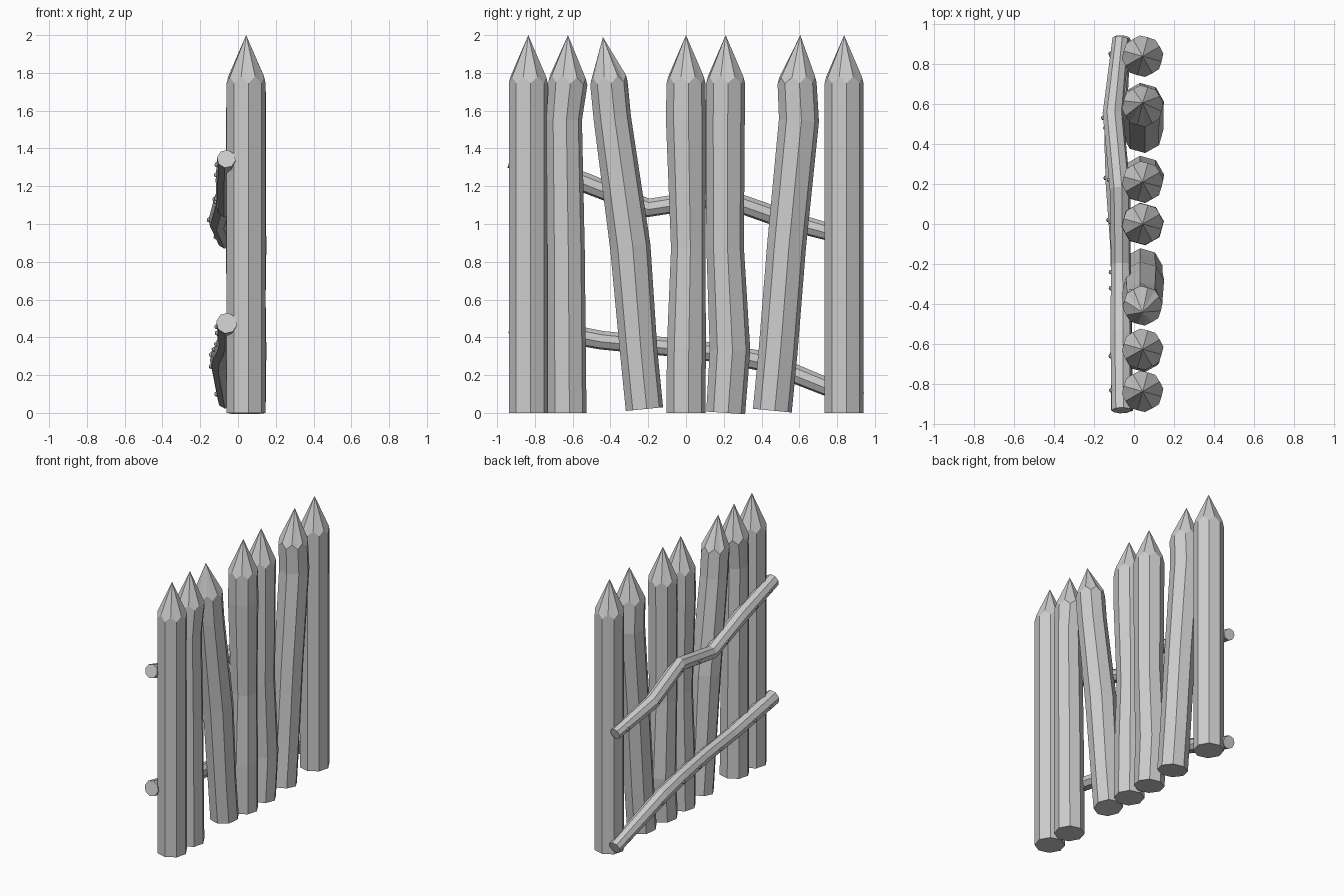
import bpy, bmesh, math
from mathutils import Vector

if "Cube" in bpy.data.objects:
    bpy.data.objects.remove(bpy.data.objects["Cube"])


def rings(bm, pts, radii, ref, sides=8, twist=0.0):
    """Loft rings square to the path; returns ring vertices and the last axis frame."""
    out = []
    for i, p in enumerate(pts):
        a, b = pts[max(i - 1, 0)], pts[min(i + 1, len(pts) - 1)]
        t = (b - a).normalized()
        v = t.cross(ref).normalized()
        u = v.cross(t)
        ring = []
        for k in range(sides):
            ang = twist + 2 * math.pi * k / sides
            ring.append(bm.verts.new(p + radii[i] * (u * math.cos(ang) + v * math.sin(ang))))
        out.append(ring)
    return out


def skin(bm, loops):
    n = len(loops[0])
    for r0, r1 in zip(loops, loops[1:]):
        for k in range(n):
            j = (k + 1) % n
            bm.faces.new((r0[k], r0[j], r1[j], r1[k]))


def finish(bm, name):
    bmesh.ops.recalc_face_normals(bm, faces=bm.faces[:])
    me = bpy.data.meshes.new(name)
    bm.to_mesh(me)
    bm.free()
    ob = bpy.data.objects.new(name, me)
    bpy.context.collection.objects.link(ob)
    return ob


def stake(name, path, tip):
    """path: (y, z, radius) from the ground to the shoulder; tip: (y, z)."""
    bm = bmesh.new()
    pts = [Vector((0.043, y, z)) for y, z, r in path]
    loops = rings(bm, pts, [r for *_, r in path], Vector((1, 0, 0)), 8, math.radians(7))
    skin(bm, loops[:-1])
    bm.faces.new(loops[0])
    # sharpened point: the cut rises in the middle of every flat side
    apex = bm.verts.new((0.043, tip[0], tip[1]))
    low, top = loops[-2], loops[-1]
    for v in top:
        v.co += Vector((0, 0, -0.015))
    mids = []
    for k in range(8):
        m = (top[k].co + top[(k + 1) % 8].co) / 2
        m += (m - pts[-1]).normalized() * 0.002 + Vector((0, 0, 0.035))
        mids.append(bm.verts.new(m))
    for k in range(8):
        j = (k + 1) % 8
        bm.faces.new((low[k], low[j], top[j], mids[k], top[k]))
        bm.faces.new((top[k], mids[k], apex))
        bm.faces.new((mids[k], top[j], apex))
    finish(bm, name)


def rail(name, path):
    """path: (x, y, z, radius) along the fence."""
    bm = bmesh.new()
    pts = [Vector(p[:3]) for p in path]
    loops = rings(bm, pts, [p[3] for p in path], Vector((1, 0, 0)), 8, math.radians(10))
    skin(bm, loops)
    bm.faces.new(loops[0])
    bm.faces.new(loops[-1])
    finish(bm, name)


def nails(name, path, ys):
    """Small round heads on the outer side of a rail."""
    bm = bmesh.new()
    for y in ys:
        for a, b in zip(path, path[1:]):
            if a[1] <= y <= b[1]:
                f = (y - a[1]) / (b[1] - a[1])
                x, _, z, r = (a[i] + (b[i] - a[i]) * f for i in range(4))
                ret = bmesh.ops.create_uvsphere(bm, u_segments=8, v_segments=5, radius=0.013)
                bmesh.ops.translate(bm, verts=ret["verts"], vec=(x - r * 0.96, y, z))
                break
    finish(bm, name)


# Stakes
R = 0.104
stake("stake_1", [(-0.835, 0.0, R), (-0.835, 0.9, R), (-0.835, 1.76, R)], (-0.835, 2.0))
stake("stake_2", [(-0.63, 0.0, R), (-0.635, 0.85, 0.1), (-0.645, 1.55, 0.095),
                  (-0.625, 1.76, R)], (-0.625, 2.0))
stake("stake_3", [(-0.22, 0.02, 0.1), (-0.25, 0.32, 0.1), (-0.295, 0.88, 0.108),
                  (-0.39, 1.56, 0.1), (-0.408, 1.76, 0.1)], (-0.44, 1.99))
stake("stake_4", [(0.0, 0.0, R), (0.002, 0.35, R), (0.012, 0.87, 0.092),
                  (0.0, 1.55, 0.107), (0.0, 1.76, R)], (0.0, 2.0))
stake("stake_5", [(0.21, 0.0, R), (0.233, 0.33, 0.108), (0.207, 0.88, 0.1),
                  (0.208, 1.55, R), (0.21, 1.76, R)], (0.21, 2.0))
stake("stake_6", [(0.457, 0.012, R), (0.487, 0.32, R), (0.532, 0.88, R),
                  (0.598, 1.55, 0.107), (0.588, 1.76, R)], (0.605, 2.0))
stake("stake_7", [(0.837, 0.0, R), (0.837, 0.9, R), (0.837, 1.76, R)], (0.837, 2.0))

# Crooked rails on the back side
upper = [(-0.062, -0.93, 1.345, 0.05), (-0.065, -0.55, 1.225, 0.054), (-0.065, -0.2, 1.085, 0.05),
         (-0.07, 0.18, 1.145, 0.052), (-0.105, 0.55, 1.015, 0.052), (-0.066, 0.925, 0.91, 0.042)]
lower = [(-0.06, -0.93, 0.475, 0.056), (-0.06, -0.45, 0.385, 0.05), (-0.07, -0.1, 0.35, 0.05),
         (-0.09, 0.2, 0.315, 0.052), (-0.095, 0.42, 0.27, 0.054), (-0.062, 0.925, 0.065, 0.046)]
rail("upper_rail", upper)
rail("lower_rail", lower)

# Nail heads
nails("upper_nails", upper, (-0.83, -0.66, -0.32, 0.01, 0.22, 0.53, 0.85))
nails("lower_nails", lower, (-0.83, -0.65, -0.24, 0.02, 0.23, 0.48, 0.84))
